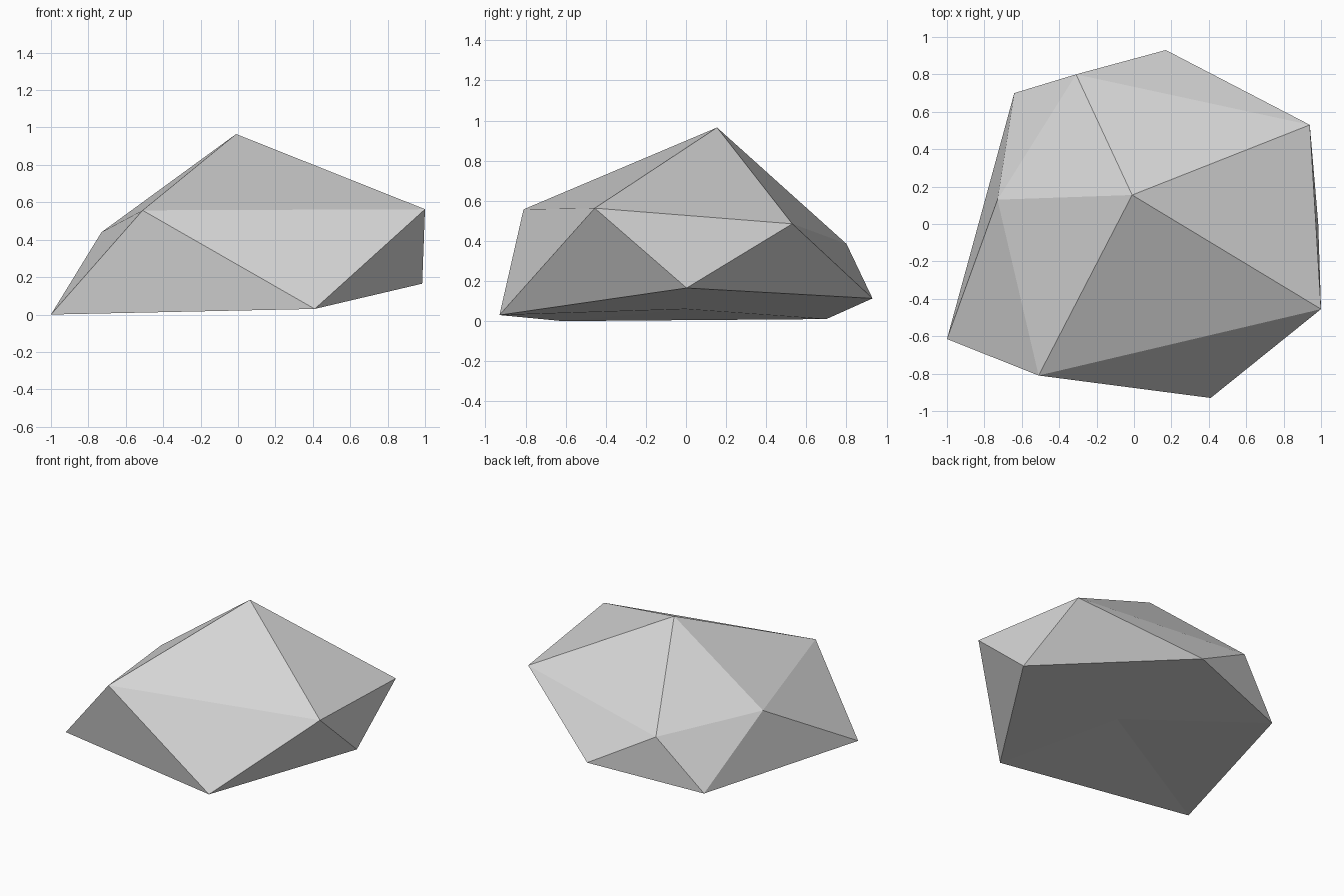
import bpy
import bmesh

# Remove the default cube
cube = bpy.data.objects.get("Cube")
if cube:
    bpy.data.objects.remove(cube, do_unlink=True)

# One grey stone material
GREY = (0.68, 0.68, 0.68, 1.0)
stone = bpy.data.materials.new("stone_grey")
stone.use_nodes = True
stone.diffuse_color = GREY
bsdf = stone.node_tree.nodes["Principled BSDF"]
bsdf.inputs["Base Color"].default_value = GREY
bsdf.inputs["Roughness"].default_value = 0.9

# Rock: an uneven icosahedron, given as peak, shoulder ring, foot ring, underside
peak = (-0.01, 0.155, 0.965)
shoulders = [(1.0, -0.455, 0.563), (0.94, 0.53, 0.485), (-0.31, 0.80, 0.385),
             (-0.73, 0.13, 0.44), (-0.51, -0.81, 0.557)]
feet = [(0.985, 0.003, 0.165), (0.17, 0.93, 0.113), (-0.64, 0.70, 0.01),
        (-1.0, -0.615, 0.0), (0.41, -0.93, 0.03)]
underside = (0.15, 0.0, 0.06)

bm = bmesh.new()
top = bm.verts.new(peak)
upper = [bm.verts.new(p) for p in shoulders]
lower = [bm.verts.new(p) for p in feet]
base = bm.verts.new(underside)

# Each fifth of the rock: crown, two side triangles, underside
for i in range(5):
    j = (i + 1) % 5
    bm.faces.new((top, upper[i], upper[j]))
    bm.faces.new((upper[i], lower[i], upper[j]))
    bm.faces.new((lower[i], lower[j], upper[j]))
    bm.faces.new((base, lower[j], lower[i]))
bmesh.ops.recalc_face_normals(bm, faces=bm.faces)

mesh = bpy.data.meshes.new("rock")
bm.to_mesh(mesh)
bm.free()
mesh.materials.append(stone)
rock = bpy.data.objects.new("rock", mesh)
bpy.context.collection.objects.link(rock)
